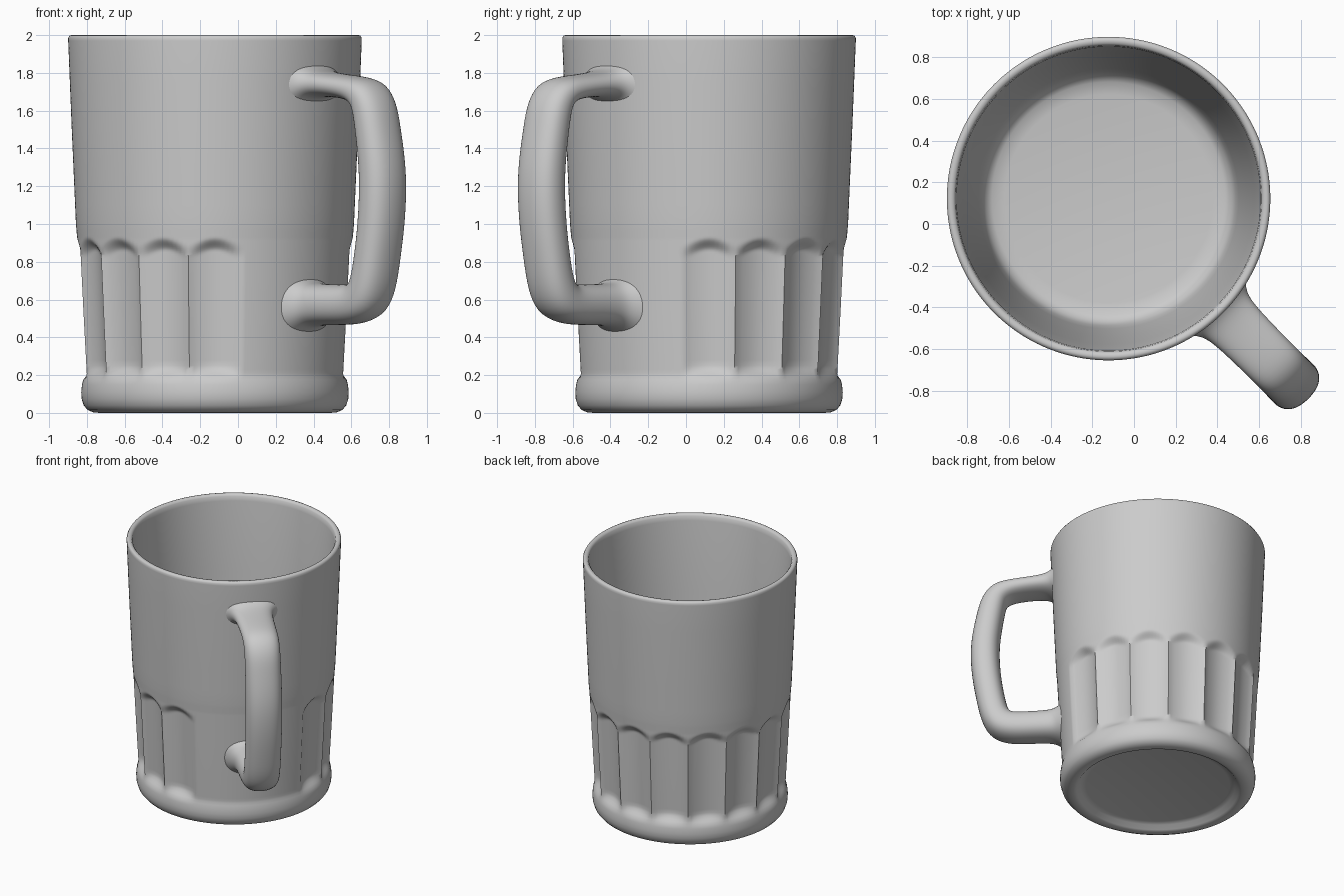
import bpy, bmesh, math

if "Cube" in bpy.data.objects:
    bpy.data.objects.remove(bpy.data.objects["Cube"])

CX, CY = -0.122, 0.122          # mug axis; handle points to +x -y
SEG = 192                       # 12 columns per flute sector
PITCH = math.radians(22.5)
FIRST = math.radians(-11.25)    # first ridge, 13 flutes, 3 plain sectors


def interp(table, z):
    for (z0, r0), (z1, r1) in zip(table, table[1:]):
        if z <= z1:
            return r0 + (r1 - r0) * (z - z0) / (z1 - z0)
    return table[-1][1]


def smooth(a, b, v):
    t = min(1, max(0, (v - a) / (b - a)))
    return t * t * (3 - 2 * t)


def flute_depth(ang, z):
    k = ((ang - FIRST) % (2 * math.pi)) / PITCH
    if k >= 13:
        return 0
    s = abs(math.sin(math.pi * (k % 1)))
    if s < 0.001:
        return 0
    top = 0.84 + 0.055 * s
    return 0.045 * s ** 0.75 * smooth(0.17, 0.25, z) * (1 - smooth(top - 0.035, top + 0.035, z))


def make_object(name, bm, angle):
    bmesh.ops.recalc_face_normals(bm, faces=bm.faces)
    me = bpy.data.meshes.new(name)
    bm.to_mesh(me)
    bm.free()
    ob = bpy.data.objects.new(name, me)
    bpy.context.collection.objects.link(ob)
    bpy.ops.object.select_all(action='DESELECT')
    ob.select_set(True)
    bpy.context.view_layer.objects.active = ob
    bpy.ops.object.shade_smooth_by_angle(angle=math.radians(angle))
    return ob


def bridge(bm, rings):
    for a, b in zip(rings, rings[1:]):
        n = len(a)
        for i in range(n):
            j = (i + 1) % n
            bm.faces.new((a[i], a[j], b[j], b[i]))


# Mug body: one lathe profile from underside, up the fluted wall, over the rim, to the floor
wall = [(0.21, 0.692), (0.5, 0.708), (0.84, 0.725), (0.92, 0.729),
        (1.0, 0.736), (1.5, 0.758), (1.97, 0.777)]
wall_z = [0.21, 0.23, 0.25, 0.28, 0.4, 0.55, 0.7, 0.78]
wall_z += [0.80 + 0.01 * i for i in range(15)] + [0.97, 1.0, 1.1, 1.3, 1.5, 1.75, 1.97]
profile = [(0.52, 0.045), (0.56, 0.035), (0.585, 0.008), (0.61, 0.0), (0.645, 0.003),
           (0.675, 0.016), (0.695, 0.04), (0.706, 0.075), (0.708, 0.11),
           (0.704, 0.15), (0.698, 0.175), (0.693, 0.195)]
profile += [(interp(wall, z), z) for z in wall_z]
profile += [(0.777, 1.985), (0.77, 1.997), (0.76, 2.0), (0.745, 1.998), (0.735, 1.985),
            (0.73, 1.95), (0.70, 1.4), (0.665, 0.9), (0.625, 0.4), (0.61, 0.29),
            (0.59, 0.24), (0.56, 0.22), (0.5, 0.21)]
outer_count = 12 + len(wall_z)

bm = bmesh.new()
rings = []
for n, (r, z) in enumerate(profile):
    ring = []
    for i in range(SEG):
        a = FIRST + 2 * math.pi * i / SEG
        d = flute_depth(a + 1e-6, z) if 9 <= n < outer_count else 0
        ring.append(bm.verts.new((CX + (r - d) * math.cos(a), CY + (r - d) * math.sin(a), z)))
    rings.append(ring)
bridge(bm, rings)
bm.faces.new(rings[0])
bm.faces.new(rings[-1])
make_object("mug_body", bm, 60)

# Handle: swept rounded section; (radius from axis, z, in-plane half size, sideways half size)
path = [(0.735, 1.745, 0.125, 0.20), (0.765, 1.745, 0.09, 0.165), (0.82, 1.742, 0.067, 0.138),
        (0.95, 1.732, 0.062, 0.132), (1.07, 1.718, 0.066, 0.13), (1.15, 1.69, 0.088, 0.13),
        (1.195, 1.62, 0.096, 0.13), (1.22, 1.5, 0.098, 0.131), (1.25, 1.33, 0.103, 0.132),
        (1.258, 1.18, 0.105, 0.133), (1.245, 1.0, 0.104, 0.132), (1.215, 0.82, 0.102, 0.131),
        (1.185, 0.68, 0.105, 0.131), (1.14, 0.605, 0.118, 0.131), (1.06, 0.573, 0.108, 0.131),
        (0.92, 0.573, 0.107, 0.131), (0.79, 0.573, 0.109, 0.133), (0.735, 0.573, 0.12, 0.15),
        (0.685, 0.573, 0.155, 0.19)]
DIR = (math.sqrt(0.5), -math.sqrt(0.5))
SIDE = (math.sqrt(0.5), math.sqrt(0.5))
bm = bmesh.new()
rings = []
for n, (r, z, h, w) in enumerate(path):
    p, q = path[max(n - 1, 0)], path[min(n + 1, len(path) - 1)]
    tr, tz = q[0] - p[0], q[1] - p[1]
    length = math.hypot(tr, tz)
    nr, nz = -tz / length, tr / length
    ring = []
    for i in range(16):
        a = 2 * math.pi * i / 16
        c, s = math.cos(a), math.sin(a)
        u = math.copysign(abs(c) ** 0.85, c) * h * 1.02
        v = math.copysign(abs(s) ** 0.85, s) * w * 1.02
        rr = r + nr * u
        ring.append(bm.verts.new((CX + DIR[0] * rr + SIDE[0] * v,
                                  CY + DIR[1] * rr + SIDE[1] * v, z + nz * u)))
    rings.append(ring)
bridge(bm, rings)
handle = make_object("handle", bm, 180)
sub = handle.modifiers.new("smooth", 'SUBSURF')
sub.levels = sub.render_levels = 2
